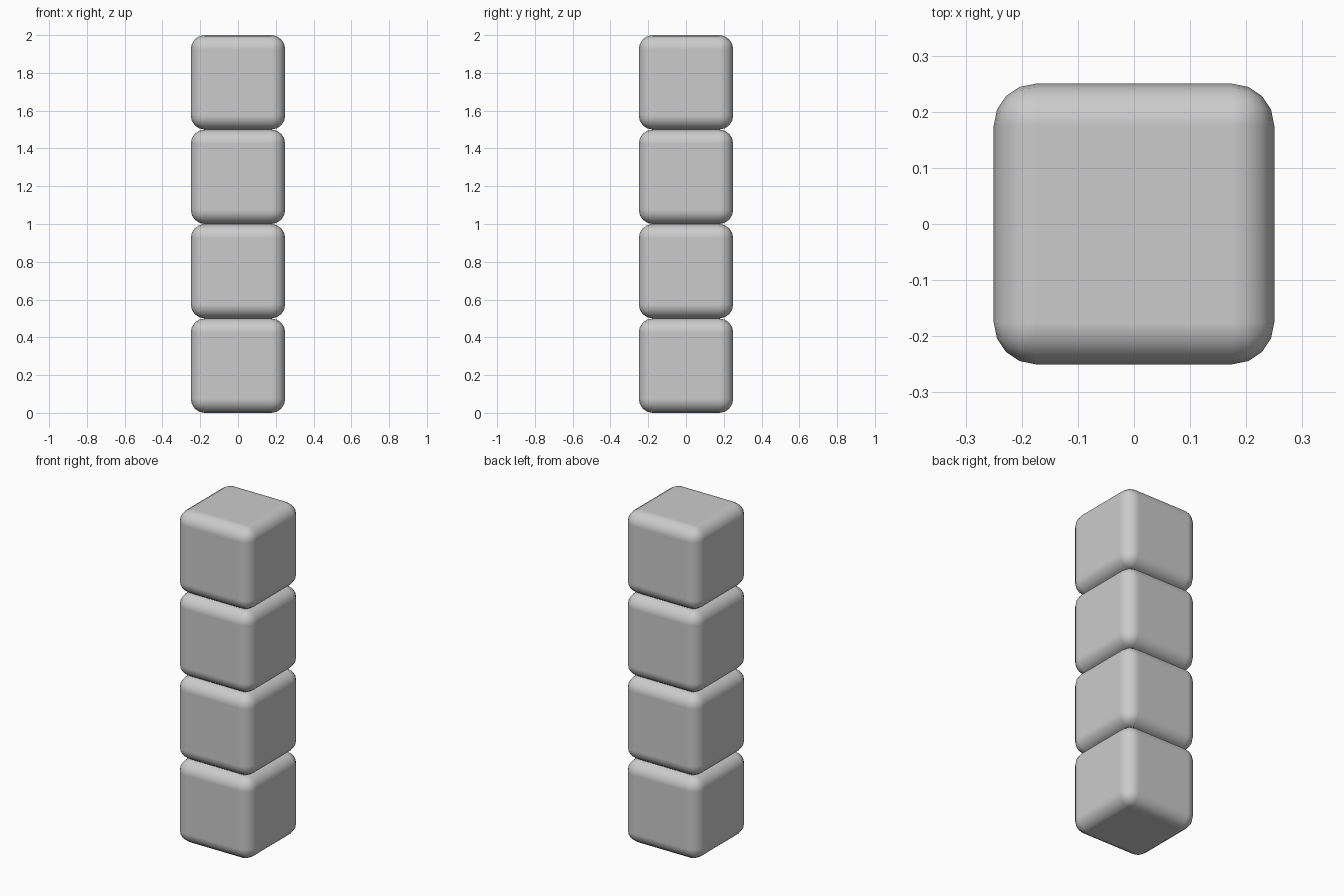
import bpy

if "Cube" in bpy.data.objects:
    bpy.data.objects.remove(bpy.data.objects["Cube"])

SIZE = 0.5      # edge length of one block
RADIUS = 0.075  # rounding of its edges
COUNT = 4


def rounded_block(name, z):
    bpy.ops.mesh.primitive_cube_add(size=SIZE, location=(0, 0, z))
    block = bpy.context.object
    block.name = name
    bevel = block.modifiers.new("rounded_edges", 'BEVEL')
    bevel.width = RADIUS
    bevel.segments = 4
    bevel.limit_method = 'NONE'
    bevel.harden_normals = True
    bpy.ops.object.shade_smooth()
    return block


# Column of rounded blocks, stacked from the ground up
for i in range(COUNT):
    rounded_block(f"block_{i + 1}", SIZE * (i + 0.5))
